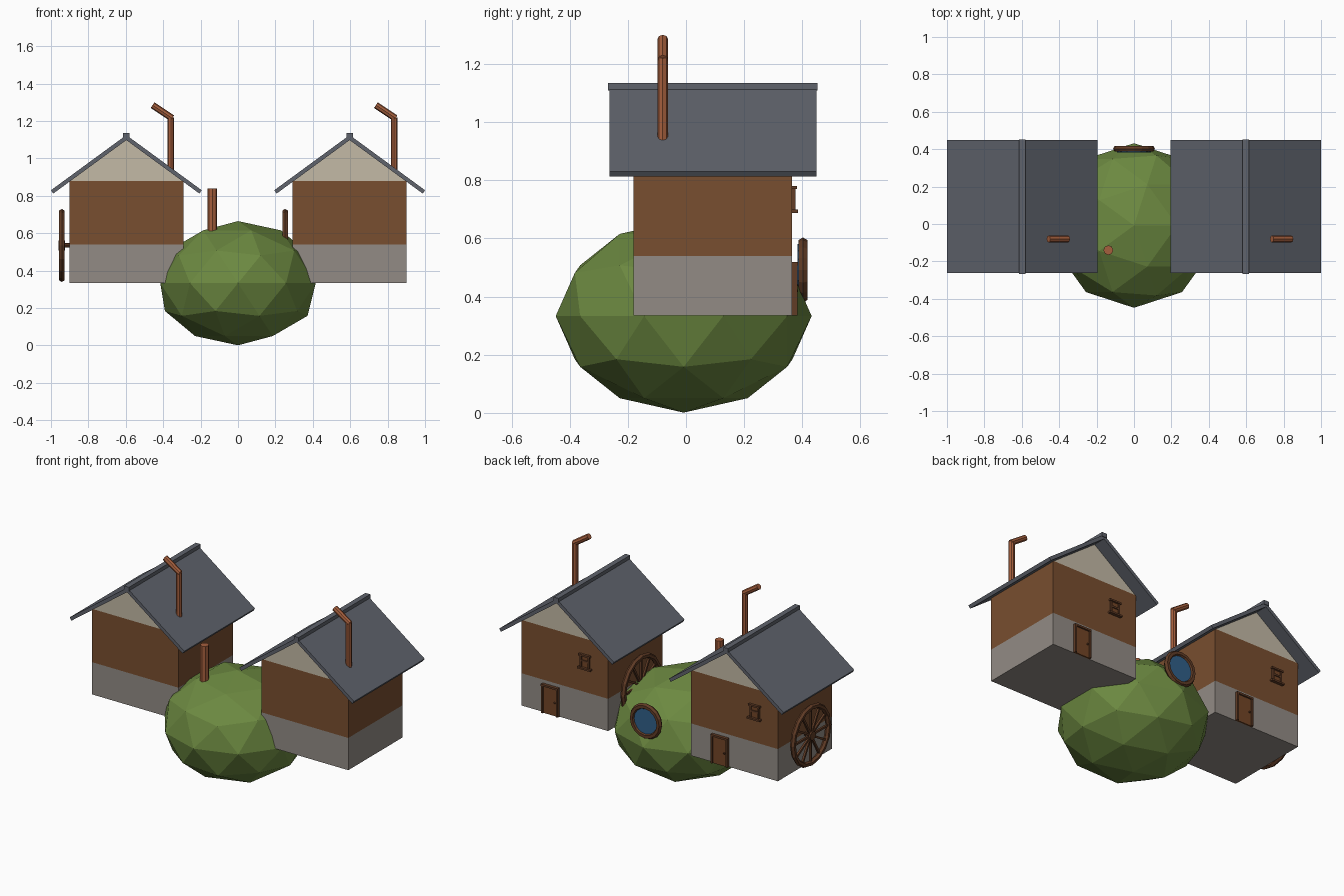
import bpy, bmesh, math
from mathutils import Vector, Matrix

cube = bpy.data.objects.get("Cube")
if cube:
    bpy.data.objects.remove(cube, do_unlink=True)


def material(name, r, g, b):
    m = bpy.data.materials.new(name)
    m.use_nodes = True
    m.diffuse_color = (r, g, b, 1)
    m.node_tree.nodes["Principled BSDF"].inputs["Base Color"].default_value = (r, g, b, 1)
    return m


STONE = material("stone grey", 0.29, 0.26, 0.235)
WOOD = material("wall brown", 0.19, 0.077, 0.029)
PLASTER = material("plaster cream", 0.55, 0.49, 0.38)
SLATE = material("slate grey", 0.115, 0.125, 0.15)
GRASS = material("grass green", 0.15, 0.25, 0.052)
COPPER = material("copper", 0.38, 0.115, 0.047)
DOOR = material("door brown", 0.17, 0.06, 0.02)
TRIM = material("trim dark brown", 0.12, 0.045, 0.019)
GLASS = material("glass blue", 0.03, 0.115, 0.25)


def finish(name, bm, *mats):
    bmesh.ops.recalc_face_normals(bm, faces=bm.faces)
    mesh = bpy.data.meshes.new(name)
    bm.to_mesh(mesh)
    bm.free()
    for m in mats:
        mesh.materials.append(m)
    obj = bpy.data.objects.new(name, mesh)
    bpy.context.collection.objects.link(obj)
    return obj


def add_box(bm, centre, size, turn=Matrix()):
    bmesh.ops.create_cube(bm, size=1, matrix=turn @ Matrix.Translation(centre) @ Matrix.Diagonal((*size, 1)))


def add_rod(bm, a, b, radius, sides=8):
    a, b = Vector(a), Vector(b)
    d = b - a
    turn = Matrix.Translation((a + b) / 2) @ d.to_track_quat('Z', 'Y').to_matrix().to_4x4()
    bmesh.ops.create_cone(bm, cap_ends=True, segments=sides, radius1=radius, radius2=radius,
                          depth=d.length, matrix=turn)


def add_ring(bm, major, minor, sides, turn):
    # Hexagonal section swept around the local z axis
    loops = []
    for i in range(sides):
        a = math.tau * i / sides
        loop = []
        for j in range(6):
            t = math.tau * j / 6
            r = major + minor * math.cos(t)
            loop.append(bm.verts.new(turn @ Vector((r * math.cos(a), r * math.sin(a), minor * math.sin(t)))))
        loops.append(loop)
    for i in range(sides):
        p, q = loops[i], loops[(i + 1) % sides]
        for j in range(6):
            k = (j + 1) % 6
            bm.faces.new((p[j], q[j], q[k], p[k]))


def add_prism(bm, outline, y0, y1):
    face = bm.faces.new([bm.verts.new((x, y0, z)) for x, z in outline])
    ext = bmesh.ops.extrude_face_region(bm, geom=[face], use_keep_orig=True)
    moved = [g for g in ext["geom"] if isinstance(g, bmesh.types.BMVert)]
    bmesh.ops.translate(bm, verts=moved, vec=(0, y1 - y0, 0))


def house(side, cx):
    front, back, base, mid, top = -0.18, 0.365, 0.335, 0.54, 0.88

    # Walls, coloured by height
    bm = bmesh.new()
    add_prism(bm, [(cx - .305, base), (cx + .305, base), (cx + .305, top),
                   (cx, 1.105), (cx - .305, top)], front, back)
    for z in (mid, top - .001):
        bmesh.ops.bisect_plane(bm, geom=bm.verts[:] + bm.edges[:] + bm.faces[:],
                               plane_co=(0, 0, z), plane_no=(0, 0, 1))
    for f in bm.faces:
        z = f.calc_center_median().z
        f.material_index = 0 if z < mid else 1 if z < top - .01 else 2
    finish(side + "_house_walls", bm, STONE, WOOD, PLASTER)

    # Roof slopes and ridge cap
    bm = bmesh.new()
    add_prism(bm, [(cx, 1.125), (cx + .403, .83), (cx + .391, .812), (cx, 1.098),
                   (cx - .391, .812), (cx - .403, .83)], -.263, .448)
    finish(side + "_roof", bm, SLATE)
    bm = bmesh.new()
    add_box(bm, (cx, .0925, 1.122), (.034, .72, .026))
    finish(side + "_ridge_cap", bm, SLATE)

    # Bent stovepipe
    bm = bmesh.new()
    add_rod(bm, (cx + .238, -.08, .9), (cx + .238, -.08, 1.22), .018)
    add_rod(bm, (cx + .245, -.08, 1.215), (cx + .14, -.08, 1.285), .018)
    finish(side + "_stovepipe", bm, COPPER)

    # Door with frame and knob
    dx = cx + .097
    bm = bmesh.new()
    add_box(bm, (dx, back + .004, .425), (.1, .012, .18))
    finish(side + "_door", bm, DOOR)
    bm = bmesh.new()
    for s in (-1, 1):
        add_box(bm, (dx + s * .053, back + .008, .425), (.012, .022, .18))
    add_box(bm, (dx, back + .008, .513), (.118, .024, .012))
    bmesh.ops.create_icosphere(bm, subdivisions=1, radius=.007,
                               matrix=Matrix.Translation((dx - .035, back + .014, .42)))
    finish(side + "_door_frame", bm, TRIM)

    # Window with bars and sill
    wx = cx - .145
    bm = bmesh.new()
    add_box(bm, (wx, back, .738), (.06, .008, .08))
    finish(side + "_window_pane", bm, DOOR)
    bm = bmesh.new()
    for s in (-1, 1):
        add_box(bm, (wx + s * .028, back + .005, .738), (.01, .012, .086))
    for z, w, d in ((.693, .09, .02), (.738, .06, .01), (.775, .08, .016)):
        add_box(bm, (wx, back + d / 2, z), (w, d, .011))
    finish(side + "_window_frame", bm, TRIM)

    # Spoked wheel on the side wall
    turn = Matrix.Translation((cx - .345, .0925, .535)) @ Matrix.Rotation(math.pi / 2, 4, 'Y')
    bm = bmesh.new()
    add_ring(bm, .178, .017, 16, turn)
    for i in range(12):
        add_box(bm, (.09, 0, 0), (.17, .013, .013), turn @ Matrix.Rotation(math.tau * i / 12, 4, 'Z'))
    bmesh.ops.create_cone(bm, cap_ends=True, segments=10, radius1=.028, radius2=.028, depth=.034, matrix=turn)
    add_rod(bm, (cx - .345, .0925, .535), (cx - .3, .0925, .535), .012)
    finish(side + "_wheel", bm, TRIM)


for side, cx in (("right", -.597), ("left", .597)):
    house(side, cx)

# Faceted green mound
bm = bmesh.new()
bmesh.ops.create_icosphere(bm, subdivisions=2, radius=1, matrix=Matrix.Translation((0, -.008, .333))
                           @ Matrix.Diagonal((.437, .44, .332, 1)))
finish("mound", bm, GRASS)

# Mound chimney
bm = bmesh.new()
add_rod(bm, (-.137, -.14, .52), (-.137, -.14, .84), .026)
finish("mound_chimney", bm, COPPER)

# Round window at the back of the mound
bm = bmesh.new()
add_ring(bm, .094, .018, 16, Matrix.Translation((0, .402, .491)) @ Matrix.Rotation(math.pi / 2, 4, 'X'))
finish("round_window_rim", bm, TRIM)
bm = bmesh.new()
add_rod(bm, (0, .383, .491), (0, .408, .491), .09, 16)
finish("round_window_glass", bm, GLASS)
